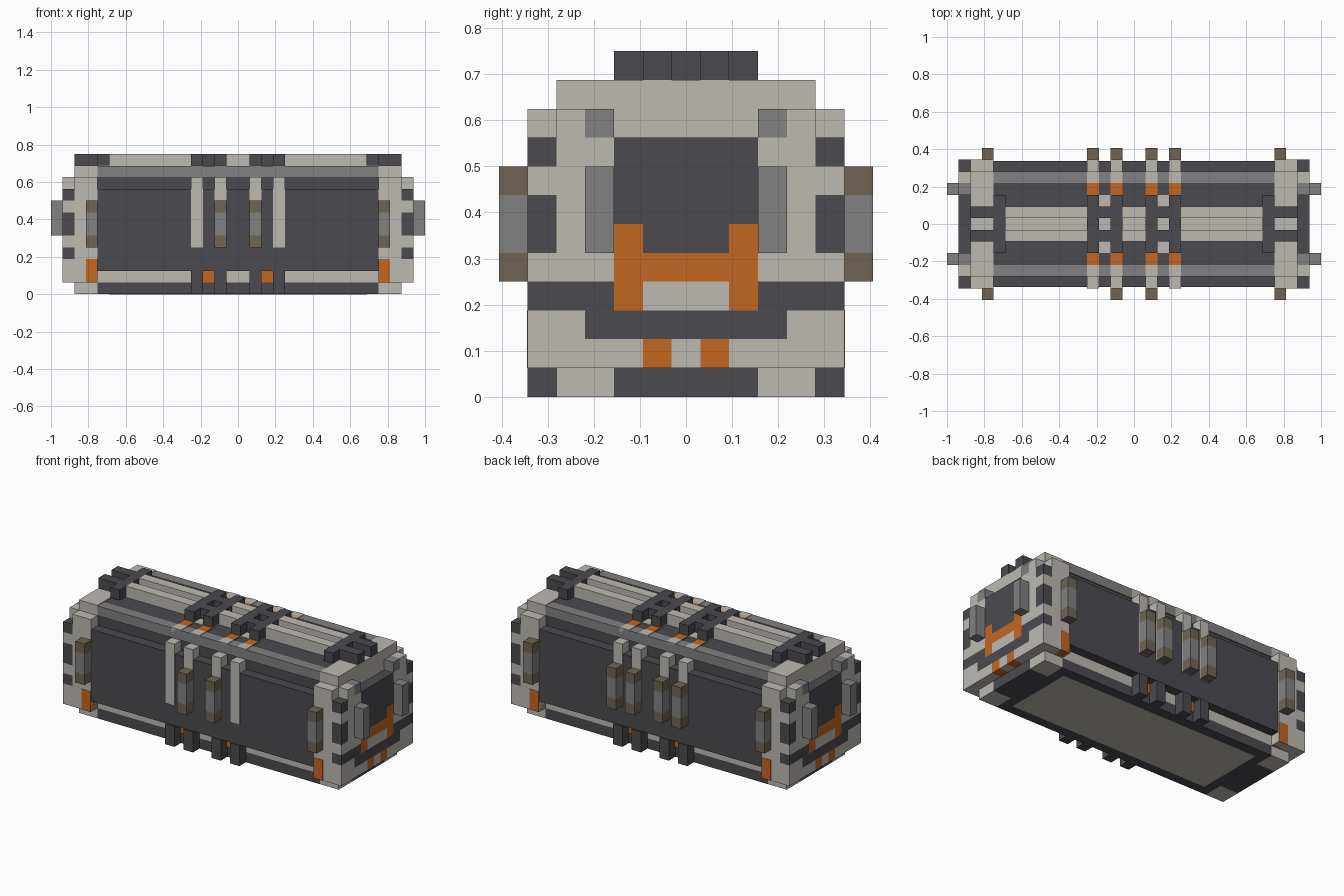
import bpy

cube = bpy.data.objects.get("Cube")
if cube:
    bpy.data.objects.remove(cube, do_unlink=True)

UNIT = 1 / 16  # one block of the grid


def material(name, color):
    mat = bpy.data.materials.new(name)
    mat.use_nodes = True
    rgba = (*color, 1)
    mat.diffuse_color = rgba
    mat.node_tree.nodes["Principled BSDF"].inputs["Base Color"].default_value = rgba
    return mat


light = material("warm light grey", (.51, .49, .45))
dark = material("charcoal", (.07, .068, .078))
orange = material("orange", (.55, .135, .016))
grey = material("mid grey", (.22, .22, .22))
brown = material("dull brown", (.16, .13, .09))

FACES = [(0, 1, 3, 2), (4, 6, 7, 5), (0, 4, 5, 1), (2, 3, 7, 6), (0, 2, 6, 4), (1, 5, 7, 3)]


def part(name, mat, boxes, mirror=""):
    """Build boxes given as x, y and z ranges in blocks, mirrored on the named axes."""
    verts, faces = [], []
    for sx in (1, -1) if "x" in mirror else (1,):
        for sy in (1, -1) if "y" in mirror else (1,):
            for xs, ys, zs in boxes:
                base = len(verts)
                xs, ys = sorted(sx * v for v in xs), sorted(sy * v for v in ys)
                verts += [(x * UNIT, y * UNIT, z * UNIT) for x in xs for y in ys for z in zs]
                faces += [[base + i for i in face] for face in FACES]
    mesh = bpy.data.meshes.new(name)
    mesh.from_pydata(verts, [], faces)
    mesh.materials.append(mat)
    obj = bpy.data.objects.new(name, mesh)
    bpy.context.collection.objects.link(obj)
    return obj


def span(half):
    return (-half, half)


# Named ranges shared by many parts
body_x = span(12)
cap_x = (12, 14)
end_x = (14, 15)
edge_x = (12, 13)
shell_y = (4.5, 5.5)
shoulder_y = (3.5, 4.5)
rail_y = (.5, 1.5)
inner_y = (0, 1.5)
side_y = (1.5, 2.5)
handle_y = (2.5, 3.5)
base_z = (0, 1)
sill_z = (1, 2)
top_z = (11, 12)
shoulder_z = (10, 11)
ledge_z = (9, 10)
band_xs = [(1, 2), (3, 4)]

# Main body
part("body_base", dark, [(body_x, span(4.5), base_z)])
part("base_plate", light, [(span(11), span(3.5), (-.01, .05))])
part("body_sill", light, [(body_x, span(4.5), sill_z)])
part("body_walls", dark, [(body_x, span(5.4), (2, 9)), (body_x, span(4.4), ledge_z),
                          (body_x, span(3.5), (10, 10.9))])
part("body_shoulder", grey, [(body_x, shoulder_y, (10, 10.95))], "y")

# Top rails, with dark brackets over them
part("rail_bed", light, [(body_x, span(1.5), shoulder_z)])
part("rail_bed_middle", light, [((1, 4), span(2.5), shoulder_z)], "x")
part("top_rail_centre", light, [(span(1), rail_y, top_z)], "y")
part("top_rail_side", light, [((4, 11), rail_y, top_z)], "xy")
part("top_bracket_bars", dark,
     [(xs, span(2.5), top_z) for xs in band_xs + [(11, 12)]], "x")
part("top_bracket_links", dark, [((2, 3), rail_y, top_z), (cap_x, rail_y, top_z)], "xy")

# Bands wrapping over the shoulders
part("band_shoulders", light,
     [(xs, shoulder_y, shoulder_z) for xs in band_xs]
     + [(xs, shell_y, (8, 10)) for xs in band_xs], "xy")
part("band_marks", orange, [(xs, handle_y, shoulder_z) for xs in band_xs], "xy")
part("band_ribs", light, [(xs, shell_y, (4, 8)) for xs in band_xs], "xy")

# Feet under the bands
part("band_feet", dark, [(xs, shell_y, (0, 2)) for xs in band_xs], "xy")
part("foot_marks", orange, [((2, 3), (4, 4.6), sill_z)], "xy")


# Grips along the long sides; the back has two more
def grips(name, x_ranges, sign):
    ys = sorted((sign * 5.5, sign * 6.5))
    part(name + "_middles", grey, [(xs, ys, (5, 7)) for xs in x_ranges], "x")
    part(name + "_tips", brown, [(xs, ys, zs) for xs in x_ranges for zs in ((4, 5), (7, 8))], "x")


grips("front_grips", [band_xs[0], edge_x], -1)
grips("back_grips", band_xs + [edge_x], 1)

# End caps
part("cap_shell", light, [(cap_x, span(5.5), (1, 10)), (cap_x, span(4.5), shoulder_z)], "x")
part("cap_foot", light, [(cap_x, (2.5, 4.5), base_z)], "xy")
part("cap_foot_centre", dark, [(cap_x, span(2.5), base_z)], "x")
part("cap_side_marks", orange, [(edge_x, (4.5, 5.53), (1, 3))], "xy")

# End panels
part("end_panel", dark, [(end_x, (0, 2.5), (6, 9)), (end_x, inner_y, (5, 6))], "xy")
part("end_frame", light, [(end_x, (2.5, 4.5), (4, 9)), (end_x, shoulder_y, ledge_z)], "xy")
part("end_frame_studs", grey, [(end_x, handle_y, ledge_z)], "xy")
part("end_corner_light", light, [(end_x, shell_y, zs) for zs in ((4, 5), (7, 8))], "xy")
part("end_corner_dark", dark, [(end_x, shell_y, zs) for zs in ((5, 7), (8, 9))], "xy")
part("end_clasp", orange, [(end_x, side_y, (3, 6)), (end_x, inner_y, (4, 5))], "xy")
part("end_clasp_plate", light, [(end_x, inner_y, (3, 4))], "xy")
part("end_belt", dark, [(end_x, (2.5, 5.5), (3, 4)), (end_x, (0, 3.5), (2, 3))], "xy")
part("end_lower_corner", light, [(end_x, (3.5, 5.5), (1, 3))], "xy")
part("end_lower_strip", light, [(end_x, (0, .5), sill_z), (end_x, (1.5, 3.5), sill_z)], "xy")
part("end_lower_marks", orange, [(end_x, rail_y, sill_z)], "xy")
part("end_handles", grey, [((15, 16), handle_y, (5, 8))], "xy")
